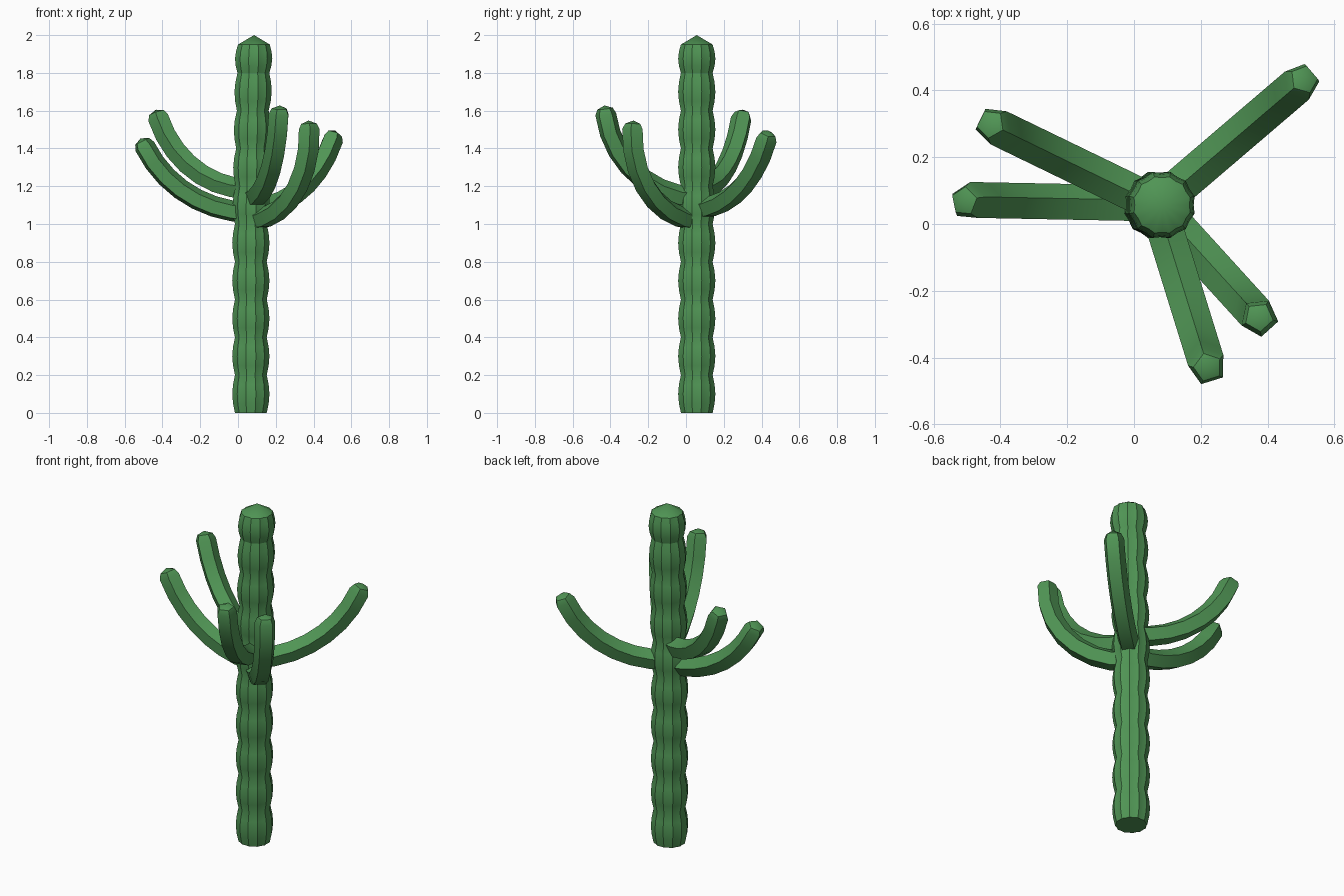
import bpy, bmesh, math
from mathutils import Vector

cube = bpy.data.objects.get("Cube")
if cube:
    bpy.data.objects.remove(cube)

green = bpy.data.materials.new("cactus green")
green.use_nodes = True
COLOR = (0.08, 0.3, 0.09, 1)
green.diffuse_color = COLOR
green.node_tree.nodes["Principled BSDF"].inputs["Base Color"].default_value = COLOR


def skin(name, rings, start, end, sharp):
    """Join rings of points into a tube, closed with a fan at both ends."""
    bm = bmesh.new()
    loops = [[bm.verts.new(p) for p in ring] for ring in rings]
    n = len(loops[0])
    for a, b in zip(loops, loops[1:]):
        for i in range(n):
            j = (i + 1) % n
            bm.faces.new((a[i], a[j], b[j], b[i]))
    for loop, tip in ((loops[0], start), (loops[-1], end)):
        apex = bm.verts.new(tip)
        for i in range(n):
            bm.faces.new((loop[i], loop[(i + 1) % n], apex))
    bmesh.ops.recalc_face_normals(bm, faces=bm.faces)
    mesh = bpy.data.meshes.new(name)
    bm.to_mesh(mesh)
    bm.free()
    mesh.materials.append(green)
    obj = bpy.data.objects.new(name, mesh)
    bpy.context.collection.objects.link(obj)
    bpy.ops.object.select_all(action='DESELECT')
    obj.select_set(True)
    bpy.context.view_layer.objects.active = obj
    bpy.ops.object.shade_smooth_by_angle(angle=math.radians(sharp))


# Trunk: stacked bulging segments with shallow vertical ribs
def trunk_center(z):
    return Vector((0.068 + 0.017 * max(0, z - 1), 0.057, z))


def trunk_ring(z, radius, sides=24):
    ring = []
    for i in range(sides):
        a = math.tau * i / sides
        r = radius * (1 if i % 2 else 0.94)
        ring.append(trunk_center(z) + Vector((math.cos(a), math.sin(a), 0)) * r)
    return ring


rings = []
for seg in range(10):
    z0 = seg * 0.2
    height = 0.2 if seg < 9 else 0.15
    for k in range(4):
        rings.append(trunk_ring(z0 + height * k / 4, 0.087 + 0.015 * math.sin(math.pi * k / 4)))
rings.append(trunk_ring(1.95, 0.087))
skin("trunk", rings, trunk_center(0), trunk_center(2), 25)


# Arms: five-sided tubes bent upward along an arc, with rounded tips
def arm(name, tip, base_z, twist, radius=0.058, steps=7, sides=5):
    base = trunk_center(base_z)
    out = Vector((tip[0], tip[1], 0)) - Vector((base.x, base.y, 0))
    reach, rise = out.length, tip[2] - base_z
    out.normalize()
    up = Vector((0, 0, 1))
    side = up.cross(out)
    bend = 2 * math.atan2(rise, reach)
    arc_r = reach / math.sin(bend)

    def ring(center, normal, r):
        pts = []
        for i in range(sides):
            a = math.radians(twist) + math.tau * i / sides
            pts.append(center + (normal * math.cos(a) + side * math.sin(a)) * r)
        return pts

    tube = []
    for k in range(steps + 1):
        t = bend * k / steps
        center = base + out * arc_r * math.sin(t) + up * arc_r * (1 - math.cos(t))
        normal = up * math.cos(t) - out * math.sin(t)
        tube.append(ring(center, normal, radius))
    ahead = out * math.cos(bend) + up * math.sin(bend)
    tube.append(ring(center + ahead * 0.03, normal, radius * 0.75))
    skin(name, tube, base, center + ahead * 0.048, 40)


arm("back_left_arm", (0.50, 0.425, 1.45), 1.08, 0)
arm("back_right_arm", (-0.42, 0.295, 1.56), 1.18, 0)
arm("right_arm", (-0.495, 0.068, 1.41), 1.06, -14)
arm("front_arm", (0.22, -0.425, 1.58), 1.14, 0)
arm("front_left_arm", (0.375, -0.28, 1.5), 1.02, 0)
